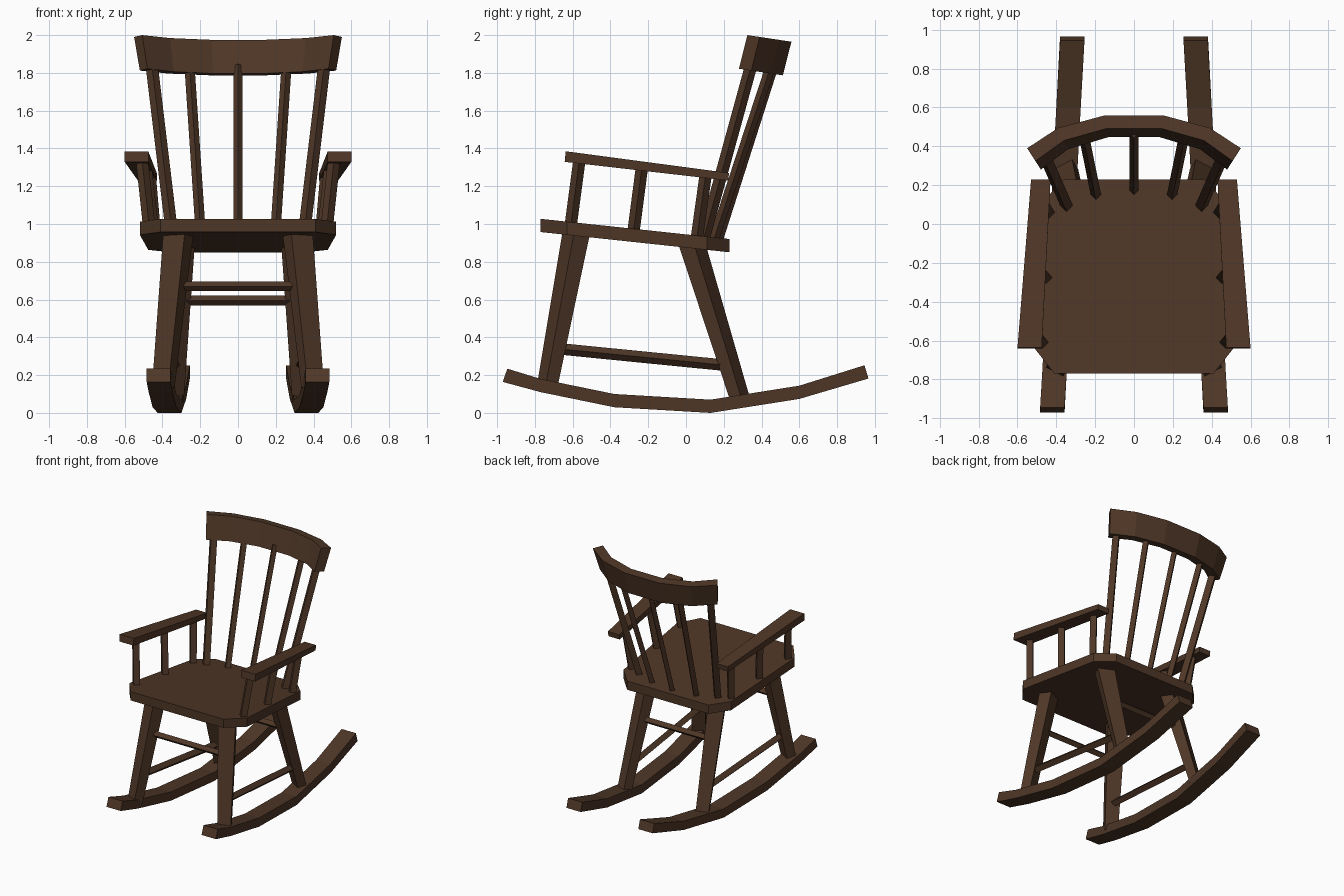
import bpy
import bmesh
from math import radians, cos, sin
from mathutils import Vector

old = bpy.data.objects.get("Cube")
if old:
    bpy.data.objects.remove(old, do_unlink=True)

# One dark wood colour for the whole chair
wood = bpy.data.materials.new("dark_brown_wood")
wood.use_nodes = True
colour = (0.078, 0.038, 0.02, 1)
wood.diffuse_color = colour
wood.node_tree.nodes["Principled BSDF"].inputs["Base Color"].default_value = colour


def loft(name, loops):
    """Closed flat-faced solid through a list of equal-length vertex loops."""
    bm = bmesh.new()
    rings = [[bm.verts.new(p) for p in loop] for loop in loops]
    n = len(rings[0])
    for a, b in zip(rings, rings[1:]):
        for i in range(n):
            j = (i + 1) % n
            bm.faces.new((a[i], a[j], b[j], b[i]))
    bm.faces.new(rings[0])
    bm.faces.new(rings[-1])
    bmesh.ops.recalc_face_normals(bm, faces=bm.faces)
    mesh = bpy.data.meshes.new(name)
    bm.to_mesh(mesh)
    bm.free()
    mesh.materials.append(wood)
    ob = bpy.data.objects.new(name, mesh)
    bpy.context.collection.objects.link(ob)
    return ob


def bar(name, start, end, width, depth, turn, taper=1.0):
    """Four-sided bar between two points, turned about its own axis."""
    start, end = Vector(start), Vector(end)
    axis = (end - start).normalized()
    side = Vector((1, 0, 0)) if abs(axis.x) < 0.7 else Vector((0, 1, 0))
    u = (side - axis * side.dot(axis)).normalized()
    v = axis.cross(u)
    c, s = cos(radians(turn)), sin(radians(turn))
    u, v = u * c + v * s, v * c - u * s
    loops = []
    for p, k in ((start, taper), (end, 1)):
        loops.append([p + u * (i * width * k / 2) + v * (j * depth * k / 2)
                      for i, j in ((-1, -1), (1, -1), (1, 1), (-1, 1))])
    return loft(name, loops)


def flip(p, s):
    return (p[0] * s, p[1], p[2])


# Seat: tilted slab with clipped corners
half = [(0.41, -0.77), (0.52, -0.63), (0.475, 0.11), (0.36, 0.23)]
outline = half + [(-x, y) for x, y in reversed(half)]


def seat_z(y):
    return 0.945 - 0.107 * y


loft("seat", [[(x, y, seat_z(y) - d) for x, y in outline] for d in (0.07, 0)])

# Top rail: arc flaring outward and leaning back
outer = [(0.55, 0.39), (0.39, 0.495), (0.155, 0.558)]
inner = [(0.507, 0.325), (0.36, 0.43), (0.14, 0.492)]


def mirrored(points):
    return points + [(-x, y) for x, y in reversed(points)]


def rail_z(y):
    return 2.0 - 0.15 * (y - 0.325)


sections = []
for (ox, oy), (ix, iy) in zip(mirrored(outer), mirrored(inner)):
    sections.append([(ox, oy, rail_z(oy)), (ix, iy, rail_z(iy)),
                     (ix * 0.945, iy - 0.045, rail_z(iy) - 0.178),
                     (ox * 0.945, oy - 0.045, rail_z(oy) - 0.178)])
loft("top_rail", sections)

# Middle back spindle
bar("back_spindle_middle", (0, 0.17, 0.91), (0, 0.467, 1.84), 0.034, 0.034, 45)

# Rocker profile: y and underside height
rocker = [(-0.97, 0.164), (-0.77, 0.11), (-0.38, 0.03),
          (0.13, 0), (0.60, 0.074), (0.966, 0.182)]

# Parts that repeat on both sides
for s, label in ((1, "left"), (-1, "right")):
    # Rocker
    loops = []
    for i, (y, z) in enumerate(rocker):
        x = 0.369 - 0.053 * y
        lean = 0.024 if i == 0 else -0.021 if i == len(rocker) - 1 else 0
        loops.append([(s * (x + w), y + t * lean, z + t * 0.07)
                      for w, t in ((-0.063, 0), (0.063, 0), (0.063, 1), (-0.063, 1))])
    loft("rocker_" + label, loops)

    # Legs
    bar("front_leg_" + label, flip((0.395, -0.735, 0.14), s), flip((0.315, -0.58, 0.96), s),
        0.13, 0.095, 28 * s, 0.75)
    bar("back_leg_" + label, flip((0.345, 0.29, 0.06), s), flip((0.305, 0.03, 0.9), s),
        0.125, 0.09, -28 * s, 0.75)

    # Side stretcher
    bar("side_stretcher_" + label, flip((0.376, -0.70, 0.342), s),
        flip((0.337, 0.23, 0.25), s), 0.043, 0.043, 45)

    # Armrest, wider at the front
    ends = ((-0.637, 0.475, 0.6, 1.385, 0.056), (0.228, 0.43, 0.53, 1.27, 0.04))
    loft("armrest_" + label,
         [[(s * a, y, z), (s * b, y, z), (s * b, y - 0.005, z - t), (s * a, y - 0.005, z - t)]
          for y, a, b, z, t in ends])

    # Arm spindles
    for i, (x0, y0, x1, y1) in enumerate(((0.47, -0.612, 0.51, -0.562),
                                          (0.45, -0.28, 0.49, -0.232),
                                          (0.437, 0.055, 0.468, 0.105))):
        bar("arm_spindle_%s_%d" % (label, i + 1), (s * x0, y0, seat_z(y0) - 0.03),
            (s * x1, y1, 1.28 - 0.133 * y1), 0.046, 0.046, 45)

    # Back spindles
    bar("back_spindle_inner_" + label, flip((0.195, 0.145, 0.91), s),
        flip((0.257, 0.45, 1.84), s), 0.038, 0.038, 45)
    bar("back_spindle_outer_" + label, flip((0.345, 0.09, 0.91), s),
        flip((0.458, 0.348, 1.85), s), 0.046, 0.046, 45)

# Cross stretchers
bar("front_stretcher", (-0.345, -0.635, 0.67), (0.345, -0.635, 0.67), 0.036, 0.036, 45)
bar("back_stretcher", (-0.32, 0.125, 0.595), (0.32, 0.125, 0.595), 0.036, 0.036, 45)
